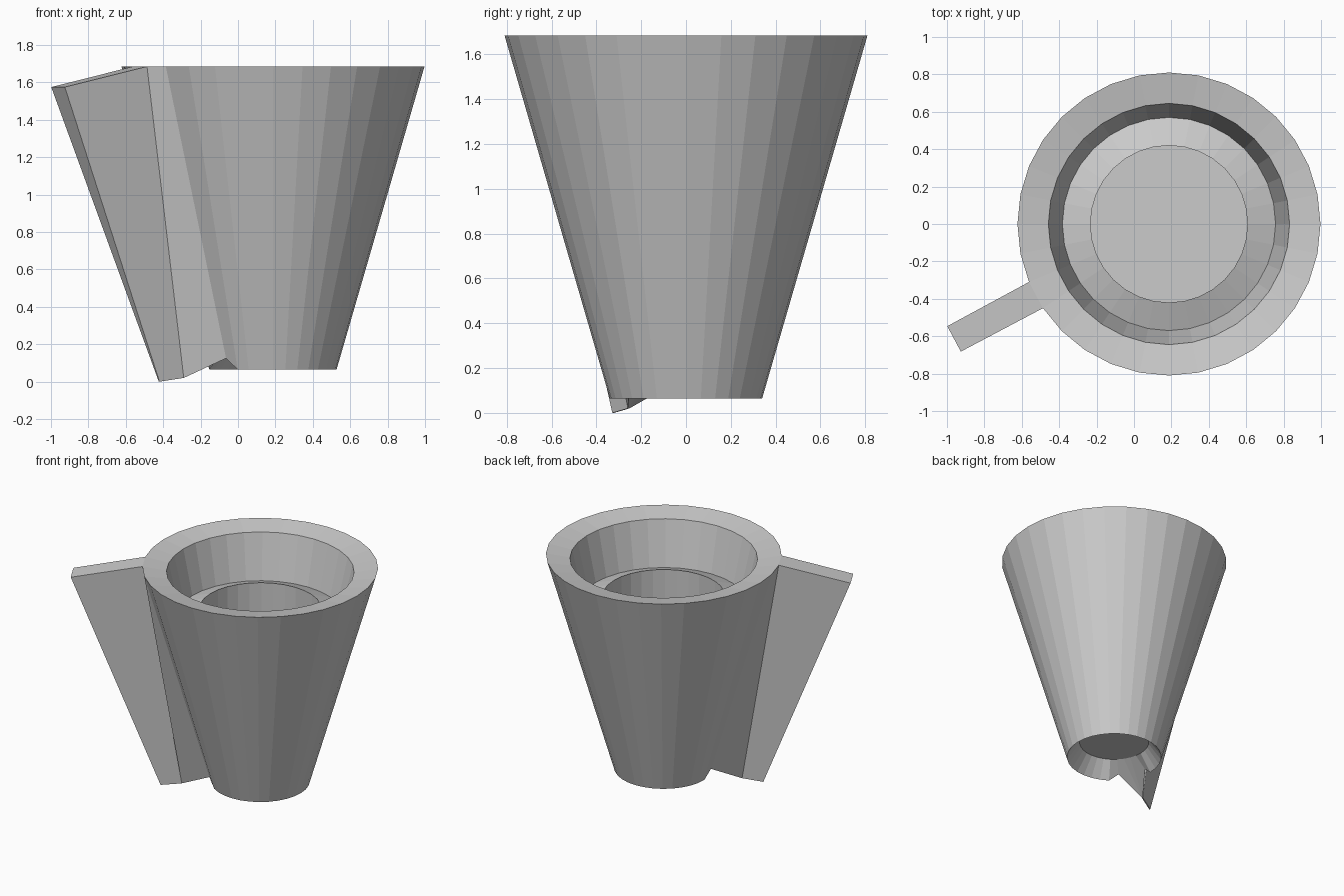
import bpy, bmesh
from math import cos, sin, tau
from mathutils import Vector

if "Cube" in bpy.data.objects:
    bpy.data.objects.remove(bpy.data.objects["Cube"])

N = 32
CX = 0.187                      # cup axis offset
A = 18.5 * tau / N              # fin direction
U = Vector((cos(A), sin(A), 0))
V = Vector((-sin(A), cos(A), 0))


def fin_point(r, side, z):
    return Vector((CX, 0, z)) + U * r + V * side


# Cup profile (radius, z) from underside recess, over the rim, to the inner floor
profile = [(0.25, 0.19), (0.34, 0.065), (0.81, 1.685), (0.645, 1.655),
           (0.57, 1.32), (0.42, 1.375), (0.42, 1.0)]
FOOT, RIM = 1, 2

bm = bmesh.new()
rings = [[bm.verts.new((CX + r * cos(i * tau / N), r * sin(i * tau / N), z))
          for i in range(N)] for r, z in profile]
foot, rim = rings[FOOT], rings[RIM]

# Walls, leaving one outer panel open where the fin grows out
for k in range(len(rings) - 1):
    a, b = rings[k], rings[k + 1]
    for i in range(N):
        j = (i + 1) % N
        if not (k == FOOT and i == 18):
            bm.faces.new((a[i], a[j], b[j], b[i]))
bm.faces.new(rings[0][::-1])
bm.faces.new(rings[-1])

# Foot pulled out to a ridge below the fin, with raised neighbours
for i, s in ((18, -1), (19, 1)):
    foot[i].co = fin_point(0.543, 0.004 * s, 0.02)
for i in (17, 20):
    a = i * tau / N
    foot[i].co = (CX + 0.355 * cos(a), 0.355 * sin(a), 0.125)

# Fin: wide at the top, pinched to a blade at the bottom
t0, t1 = (bm.verts.new(fin_point(1.303, 0.077 * s, 1.575)) for s in (-1, 1))
b0, b1 = (bm.verts.new(fin_point(0.69, 0.004 * s, 0.0)) for s in (-1, 1))
for f in ((foot[18], b0, t0, rim[18]), (b1, foot[19], rim[19], t1),
          (b0, b1, t1, t0), (rim[18], t0, t1, rim[19]),
          (foot[18], foot[19], b1, b0)):
    bm.faces.new(f)

bmesh.ops.recalc_face_normals(bm, faces=bm.faces)
mesh = bpy.data.meshes.new("cup_with_fin")
bm.to_mesh(mesh)
bm.free()
cup = bpy.data.objects.new("cup_with_fin", mesh)
bpy.context.collection.objects.link(cup)
